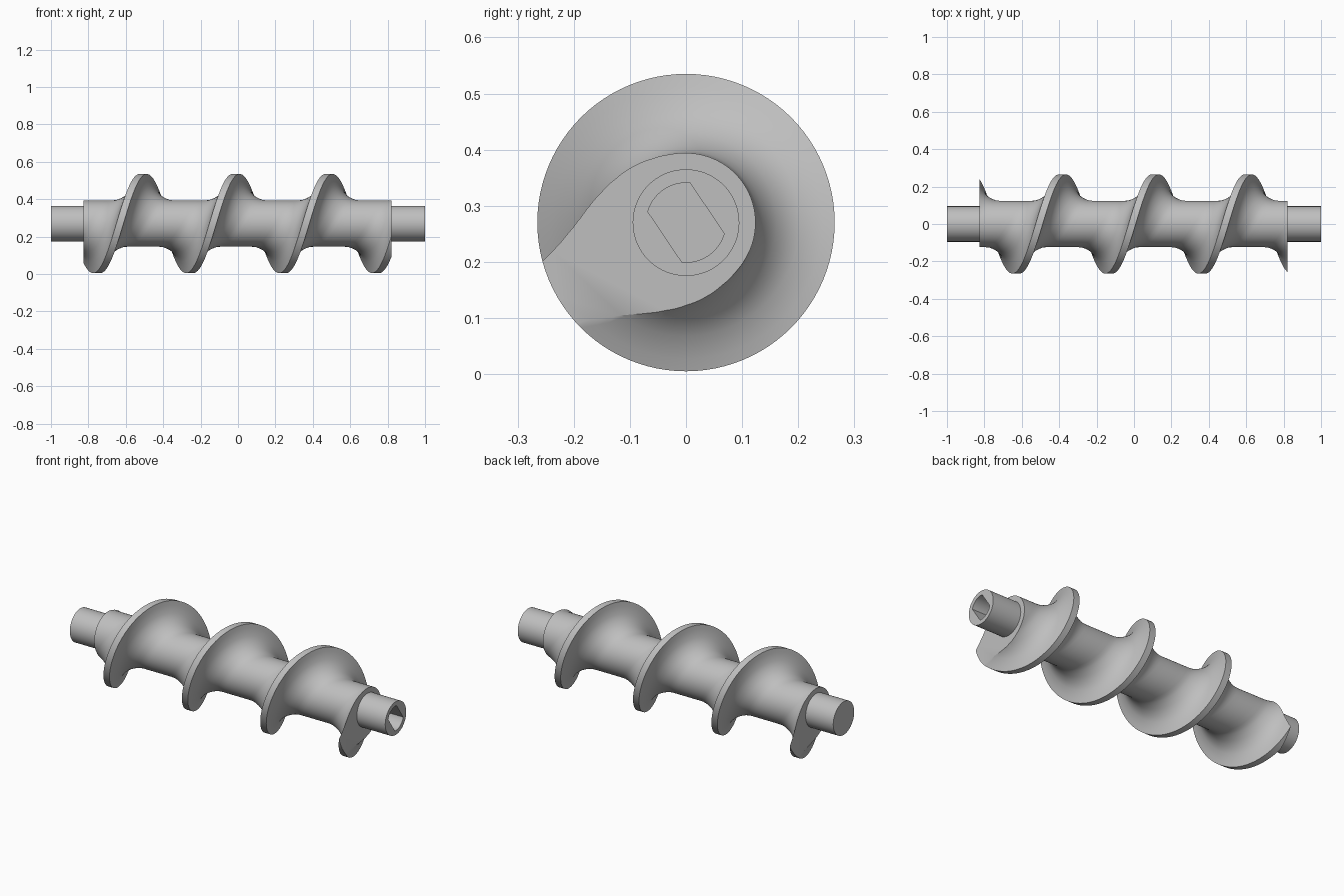
import bpy, bmesh, math

if "Cube" in bpy.data.objects:
    bpy.data.objects.remove(bpy.data.objects["Cube"])

AXIS_Z = 0.270          # height of the screw axis
PITCH = 0.497
CREST_X = 0.487         # x where the crest points straight up
X_LEFT, X_RIGHT = -0.825, 0.82
SHAFT_R = 0.095

steel = bpy.data.materials.new("steel_grey")
steel.diffuse_color = (0.52, 0.52, 0.52, 1)
steel.use_nodes = True
steel.node_tree.nodes["Principled BSDF"].inputs["Base Color"].default_value = steel.diffuse_color


def finish(bm, name):
    """Turn a bmesh into a smooth shaded object with sharp edges kept."""
    bmesh.ops.recalc_face_normals(bm, faces=bm.faces[:])
    mesh = bpy.data.meshes.new(name)
    bm.to_mesh(mesh)
    bm.free()
    mesh.materials.append(steel)
    obj = bpy.data.objects.new(name, mesh)
    bpy.context.collection.objects.link(obj)
    bpy.ops.object.select_all(action='DESELECT')
    obj.select_set(True)
    bpy.context.view_layer.objects.active = obj
    bpy.ops.object.shade_smooth_by_angle(angle=math.radians(32))
    return obj


# Screw body: half profile of one pitch as (axial offset, radius)
half = [(0.019, 0.265), (0.023, 0.243), (0.028, 0.224), (0.036, 0.202),
        (0.044, 0.187), (0.053, 0.175), (0.066, 0.161), (0.085, 0.147),
        (0.105, 0.137), (0.125, 0.129), (0.145, 0.125), (0.165, 0.124),
        (0.205, 0.124), (PITCH / 2, 0.124)]
profile = [(-a, r) for a, r in reversed(half)] + half
STEPS = 96
bm = bmesh.new()
rows = []
for i in range(-4 * STEPS, 2 * STEPS + 1):
    phi = 2 * math.pi * i / STEPS
    x = CREST_X + PITCH * i / STEPS
    rows.append([bm.verts.new((x + a, r * math.sin(phi), AXIS_Z + r * math.cos(phi)))
                 for a, r in profile])
for p, q in zip(rows, rows[1:]):
    for j in range(len(profile) - 1):
        bm.faces.new((p[j], p[j + 1], q[j + 1], q[j]))
bmesh.ops.remove_doubles(bm, verts=bm.verts[:], dist=1e-5)

# Cut both ends square and cap them
for x, side in ((X_LEFT, -1), (X_RIGHT, 1)):
    bmesh.ops.bisect_plane(bm, geom=bm.verts[:] + bm.edges[:] + bm.faces[:],
                           dist=1e-6, plane_co=(x, 0, 0), plane_no=(side, 0, 0),
                           clear_outer=True)
bmesh.ops.holes_fill(bm, edges=[e for e in bm.edges if e.is_boundary], sides=0)
finish(bm, "screw_body")


# Shaft ends: rings lofted along x, each ring given by a polar radius function
def round_r(t):
    return SHAFT_R


def socket_r(t):
    """Round hole with two parallel flats."""
    return min(0.0708, 0.0455 / max(abs(math.cos(t)), 1e-6))


def loft(name, rings, sides=72):
    bm = bmesh.new()
    loops = []
    for x, radius in rings:
        loop = []
        for i in range(sides):
            t = 2 * math.pi * i / sides
            a = t + math.radians(34)
            loop.append(bm.verts.new((x, radius(t) * math.cos(a),
                                      AXIS_Z + radius(t) * math.sin(a))))
        loops.append(loop)
    for p, q in zip(loops, loops[1:]):
        for i in range(sides):
            k = (i + 1) % sides
            bm.faces.new((p[i], p[k], q[k], q[i]))
    bm.faces.new(loops[0])
    bm.faces.new(loops[-1])
    return finish(bm, name)


loft("plain_shaft_end", [(X_LEFT + 0.005, round_r), (-1, round_r)])
loft("socket_shaft_end", [(X_RIGHT - 0.005, round_r), (1, round_r),
                          (1, socket_r), (0.87, socket_r)])
